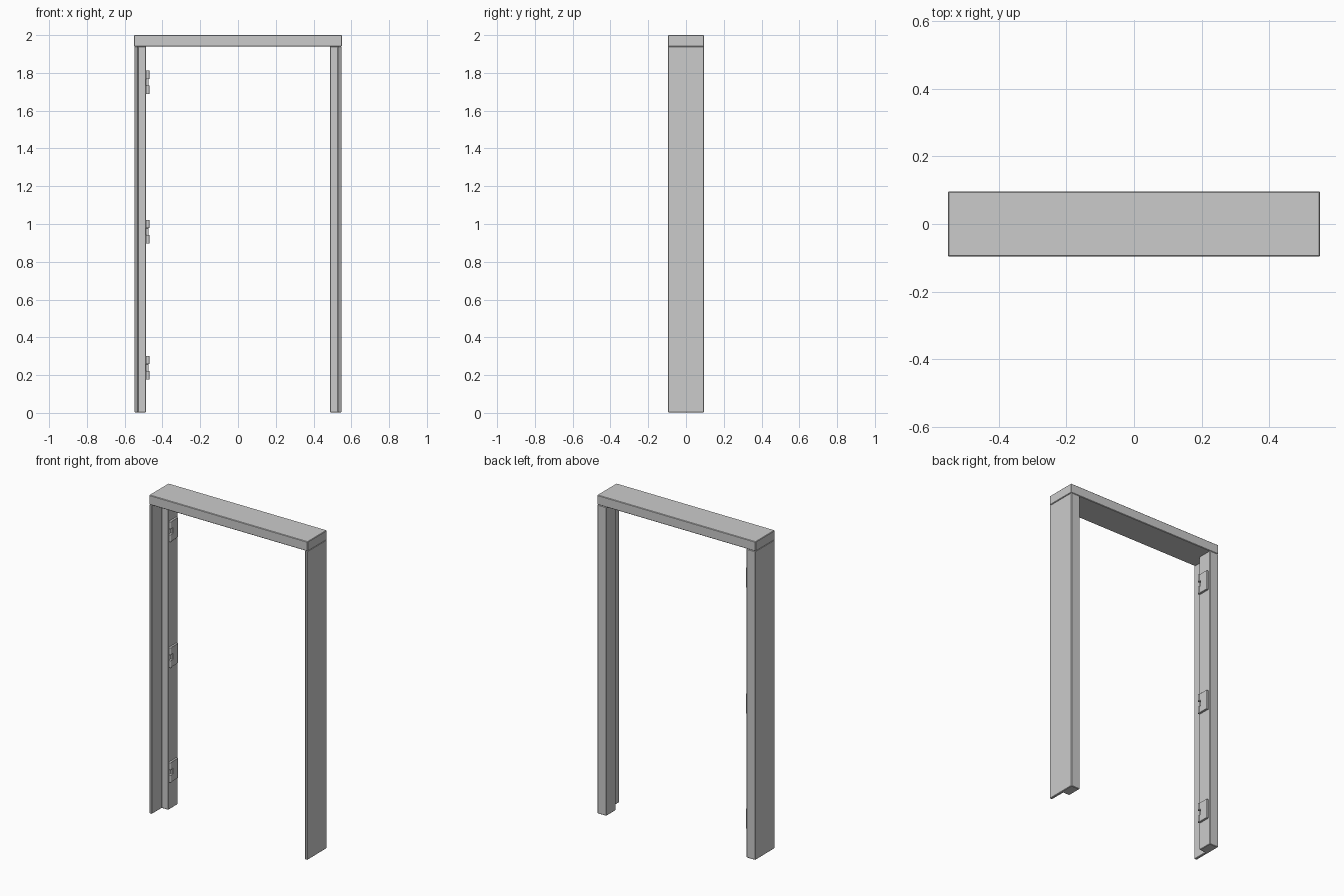
import bpy, bmesh, math

if "Cube" in bpy.data.objects:
    bpy.data.objects.remove(bpy.data.objects["Cube"])

JAMB_TOP = 1.94
DEPTH = 0.096


def prism(name, pts, axis, lo, hi, bevel=0.0):
    """Extrude a 2D outline: axis 'z' takes (x, y) points, axis 'x' takes (y, z) points."""
    bm = bmesh.new()
    place = (lambda p: (p[0], p[1], lo)) if axis == 'z' else (lambda p: (lo, p[0], p[1]))
    face = bm.faces.new([bm.verts.new(place(p)) for p in pts])
    new = bmesh.ops.extrude_face_region(bm, geom=[face])['geom']
    shift = (0, 0, hi - lo) if axis == 'z' else (hi - lo, 0, 0)
    bmesh.ops.translate(bm, vec=shift, verts=[v for v in new if isinstance(v, bmesh.types.BMVert)])
    bmesh.ops.recalc_face_normals(bm, faces=bm.faces)
    mesh = bpy.data.meshes.new(name)
    bm.to_mesh(mesh)
    bm.free()
    obj = bpy.data.objects.new(name, mesh)
    bpy.context.collection.objects.link(obj)
    if bevel:
        mod = obj.modifiers.new("edge_bevel", 'BEVEL')
        mod.width = bevel
        mod.segments = 1
    return obj


# Jambs: thin full-depth board with a thicker stop along the back half
for side, label in ((-1, "left_jamb"), (1, "right_jamb")):
    outline = [(0.548, -DEPTH), (0.548, DEPTH), (0.486, DEPTH),
               (0.486, 0.003), (0.531, 0.003), (0.531, -DEPTH)]
    prism(label, [(side * x, y) for x, y in outline], 'z', 0.003, JAMB_TOP, 0.003)

# Head beam across the top
prism("head_beam", [(-0.55, -DEPTH), (0.55, -DEPTH), (0.55, DEPTH), (-0.55, DEPTH)],
      'z', JAMB_TOP, 2.0, 0.003)

# Hinges on the left stop: notched leaf and two knuckles
for i, z in enumerate((0.24, 0.96, 1.75)):
    leaf = [(0.012, -0.062), (0.083, -0.062), (0.083, 0.062), (0.012, 0.062),
            (0.012, 0.018), (0.028, 0.018), (0.028, -0.018), (0.012, -0.018)]
    prism(f"hinge_leaf_{i + 1}", [(y, z + dz) for y, dz in leaf], 'x', -0.488, -0.473, 0.001)
    for dz, label in ((-0.04, "lower"), (0.04, "upper")):
        bpy.ops.mesh.primitive_cylinder_add(vertices=12, radius=0.009, depth=0.044,
                                            location=(-0.478, 0.012, z + dz))
        bpy.context.object.name = f"hinge_knuckle_{label}_{i + 1}"
        bpy.ops.object.shade_smooth_by_angle(angle=math.radians(40))
